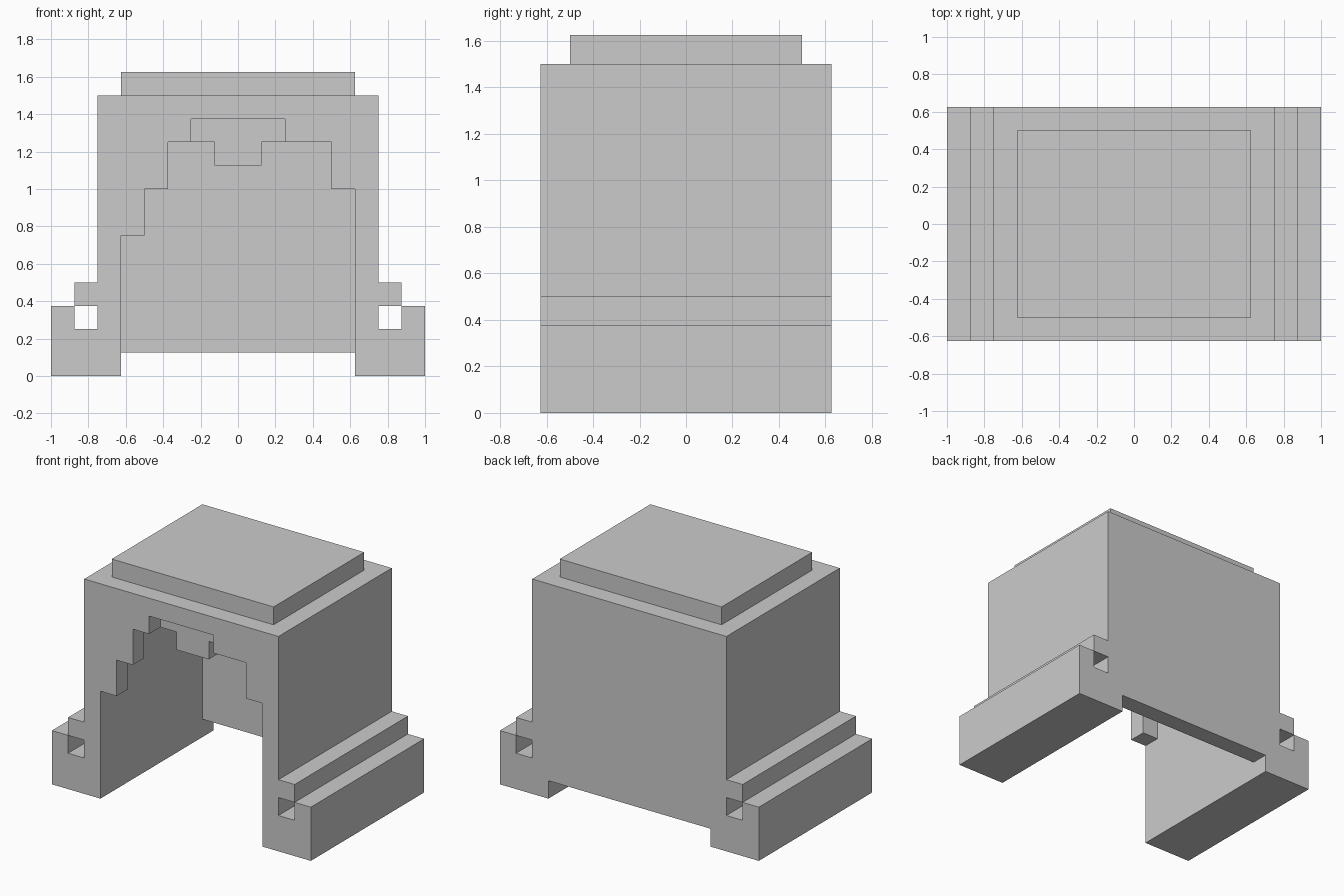
import bpy
import bmesh

cube = bpy.data.objects.get("Cube")
if cube:
    bpy.data.objects.remove(cube, do_unlink=True)

# Single flat colour
grey = bpy.data.materials.new("light_grey")
grey.use_nodes = True
colour = (0.6, 0.6, 0.6, 1.0)
grey.diffuse_color = colour
grey.node_tree.nodes["Principled BSDF"].inputs["Base Color"].default_value = colour

U = 0.125  # block size; all parts sit on this grid


def extrude_profile(name, profile, y0, y1):
    """Extrude an (x, z) outline, given in blocks, from y0 to y1."""
    bm = bmesh.new()
    face = bm.faces.new([bm.verts.new((x * U, y0 * U, z * U)) for x, z in profile])
    out = bmesh.ops.extrude_face_region(bm, geom=[face])
    verts = [v for v in out["geom"] if isinstance(v, bmesh.types.BMVert)]
    bmesh.ops.translate(bm, verts=verts, vec=(0, (y1 - y0) * U, 0))
    bmesh.ops.recalc_face_normals(bm, faces=bm.faces)
    mesh = bpy.data.meshes.new(name)
    bm.to_mesh(mesh)
    bm.free()
    mesh.materials.append(grey)
    obj = bpy.data.objects.new(name, mesh)
    bpy.context.collection.objects.link(obj)
    return obj


def box(name, x0, x1, y0, y1, z0, z1):
    return extrude_profile(name, [(x0, z0), (x1, z0), (x1, z1), (x0, z1)], y0, y1)


# Side walls with grooved feet, and the ledge above each groove
wall = [(5, 0), (8, 0), (8, 3), (7, 3), (7, 2), (6, 2), (6, 12), (5, 12)]
for side, s in (("left", 1), ("right", -1)):
    extrude_profile(side + "_wall", [(s * x, z) for x, z in wall], -5, 5)
    box(side + "_ledge", s * 6, s * 7, -5, 5, 3, 4)

# Front wall above the stepped, uneven archway
arch = [(-5, 12), (-5, 6), (-4, 6), (-4, 8), (-3, 8), (-3, 10), (-2, 10), (-2, 11),
        (2, 11), (2, 10), (4, 10), (4, 8), (5, 8), (5, 12)]
extrude_profile("front_arch", arch, -5, -4)

# Back wall, raised off the ground
box("back_wall", -5, 5, 4, 5, 1, 12)

# Ceiling slab, hanging keystone and roof cap
box("ceiling", -5, 5, -4, 4, 10, 12)
box("keystone", -1, 1, -4, -3, 9, 10)
box("roof_cap", -5, 5, -4, 4, 12, 13)
